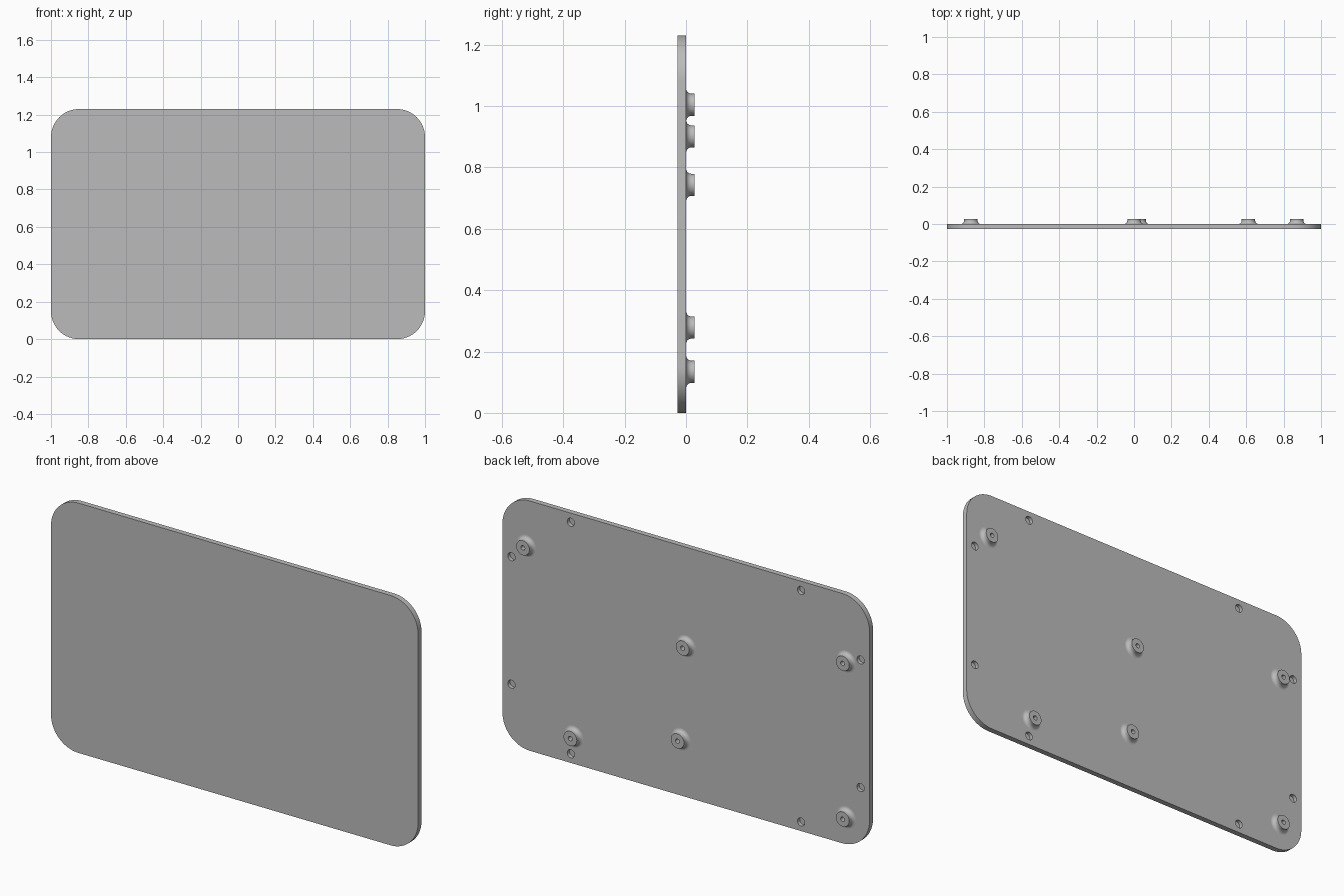
import bpy, bmesh, math
from mathutils import Matrix, Vector

if "Cube" in bpy.data.objects:
    bpy.data.objects.remove(bpy.data.objects["Cube"])

WIDTH, HEIGHT, THICK = 2.0, 1.23, 0.027
MID_Z = HEIGHT / 2
CORNER = 0.15

grey = bpy.data.materials.new("plain_grey")
grey.use_nodes = True
grey.diffuse_color = (0.5, 0.5, 0.5, 1)
grey.node_tree.nodes["Principled BSDF"].inputs["Base Color"].default_value = (0.5, 0.5, 0.5, 1)


def make_object(name, bm):
    bmesh.ops.recalc_face_normals(bm, faces=bm.faces)
    mesh = bpy.data.meshes.new(name)
    bm.to_mesh(mesh)
    bm.free()
    mesh.materials.append(grey)
    obj = bpy.data.objects.new(name, mesh)
    bpy.context.collection.objects.link(obj)
    return obj


def activate(obj):
    bpy.ops.object.select_all(action='DESELECT')
    obj.select_set(True)
    bpy.context.view_layer.objects.active = obj


def smooth(obj):
    activate(obj)
    bpy.ops.object.shade_smooth_by_angle(angle=math.radians(35))


# Plate: thin slab with four rounded corners
bm = bmesh.new()
bmesh.ops.create_cube(bm, size=1)
bmesh.ops.transform(bm, verts=bm.verts, matrix=Matrix.Translation((0, -THICK / 2, MID_Z))
                    @ Matrix.Diagonal((WIDTH, THICK, HEIGHT, 1)))
across = [e for e in bm.edges if abs(e.verts[0].co.y - e.verts[1].co.y) > THICK / 2]
bmesh.ops.bevel(bm, geom=across, offset=CORNER, segments=16, profile=0.5, affect='EDGES')
plate = make_object("plate", bm)

# Blind holes in the back, mirrored about both centre lines
HOLE_RADIUS, HOLE_DEPTH = 0.02, 0.018
bm = bmesh.new()
turn = Matrix.Rotation(math.pi / 2, 4, 'X')
for hx, hz in ((0.951, 0.314), (0.627, 0.57)):
    for sx in (-1, 1):
        for sz in (-1, 1):
            bmesh.ops.create_cone(bm, cap_ends=True, segments=32, radius1=HOLE_RADIUS,
                                  radius2=HOLE_RADIUS, depth=HOLE_DEPTH * 2,
                                  matrix=Matrix.Translation((sx * hx, 0, MID_Z + sz * hz)) @ turn)
cutter = make_object("hole_cutter", bm)
cutter.hide_render = True
cut = plate.modifiers.new("holes", 'BOOLEAN')
cut.operation = 'DIFFERENCE'
cut.solver = 'EXACT'
cut.object = cutter
activate(plate)
bpy.ops.object.modifier_apply(modifier=cut.name)
bpy.data.objects.remove(cutter)
smooth(plate)

# Standoffs: lathed bosses with a filleted foot and a central bore
RADIUS, FILLET, BORE, TALL = 0.036, 0.018, 0.011, 0.027
profile = [(RADIUS + FILLET * (1 - math.sin(a)), FILLET * (1 - math.cos(a)))
           for a in (math.pi / 2 * i / 8 for i in range(9))]
profile += [(RADIUS, TALL), (BORE, TALL), (BORE, 0)]


def make_standoff(name, x, z):
    bm = bmesh.new()
    verts = [bm.verts.new((r, y, 0)) for r, y in profile]
    edges = [bm.edges.new(pair) for pair in zip(verts, verts[1:])]
    bmesh.ops.spin(bm, geom=verts + edges, cent=(0, 0, 0), axis=(0, 1, 0),
                   angle=math.tau, steps=40, use_merge=True)
    bmesh.ops.remove_doubles(bm, verts=bm.verts, dist=1e-5)
    bmesh.ops.translate(bm, verts=bm.verts, vec=Vector((x, 0, z)))
    smooth(make_object(name, bm))


make_standoff("standoff_upper_left", 0.87, 1.004)
make_standoff("standoff_upper_middle", 0.0, 0.743)
make_standoff("standoff_upper_right", -0.872, 0.901)
make_standoff("standoff_lower_left", 0.612, 0.134)
make_standoff("standoff_lower_middle", 0.028, 0.278)
make_standoff("standoff_lower_right", -0.872, 0.134)
